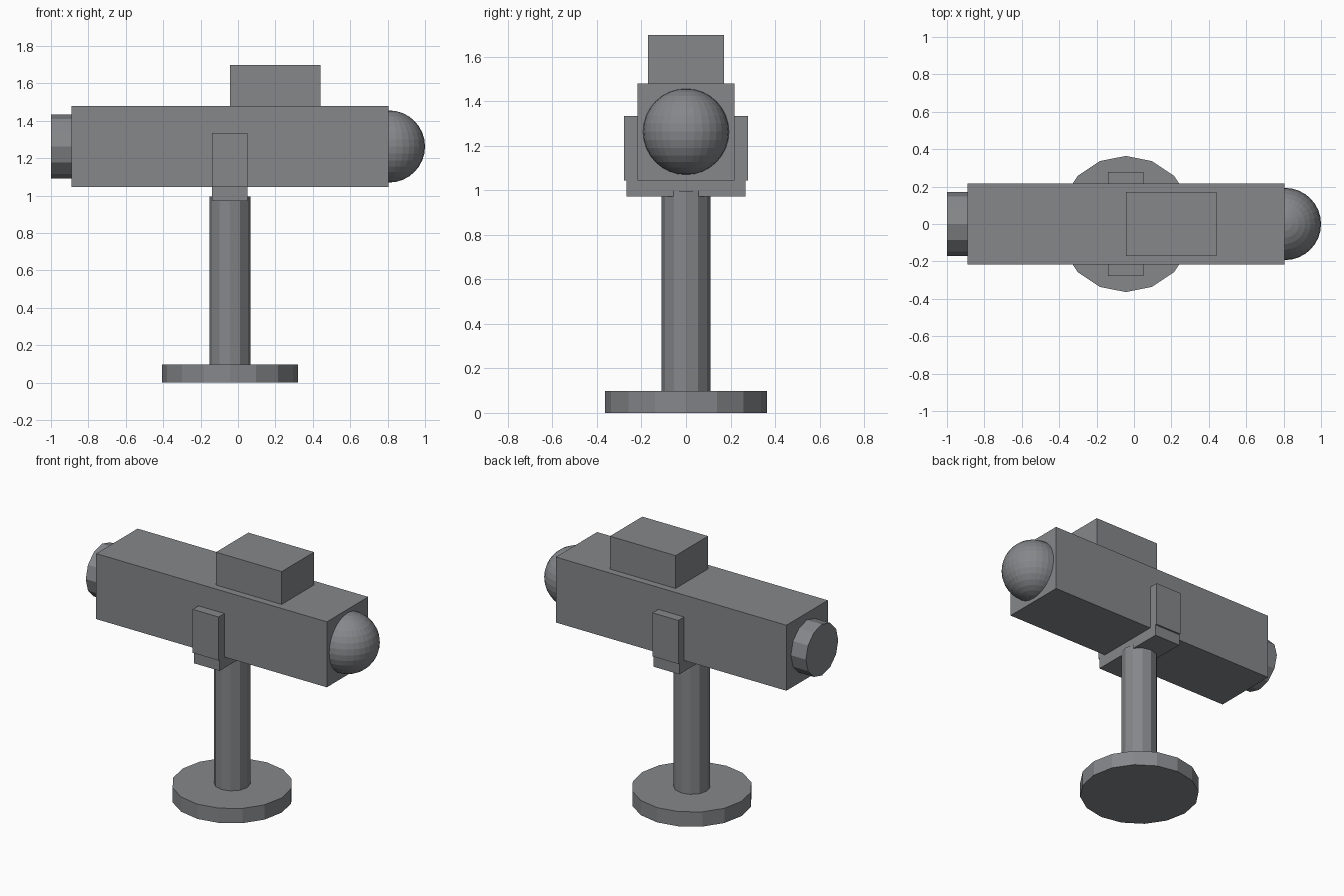
import bpy
from math import pi

if "Cube" in bpy.data.objects:
    bpy.data.objects.remove(bpy.data.objects["Cube"])

MOUNT_X = -0.043   # axis of the stand
AXIS_Z = 1.263     # centre line of the body

# Dark grey finish shared by all parts
finish = bpy.data.materials.new("dark_grey")
finish.diffuse_color = (0.235, 0.242, 0.255, 1)
finish.use_nodes = True
finish.node_tree.nodes["Principled BSDF"].inputs["Base Color"].default_value = finish.diffuse_color


def finish_part(name):
    ob = bpy.context.object
    ob.name = name
    ob.data.materials.append(finish)
    return ob


def box(name, x, y, z):
    """Box from (min, max) ranges on each axis."""
    bpy.ops.mesh.primitive_cube_add(size=1, location=[sum(r) / 2 for r in (x, y, z)])
    ob = finish_part(name)
    ob.scale = [r[1] - r[0] for r in (x, y, z)]
    bpy.ops.object.transform_apply(location=False, rotation=False, scale=True)


def cylinder(name, sides, radius, depth, location, rotation=(0, 0, 0)):
    bpy.ops.mesh.primitive_cylinder_add(vertices=sides, radius=radius, depth=depth,
                                        location=location, rotation=rotation)
    finish_part(name)


# Stand: round foot and column
cylinder("base", 16, 0.364, 0.098, (MOUNT_X, 0, 0.049))
cylinder("column", 12, 0.11, 0.90, (MOUNT_X, 0, 0.546))

# Cradle: cross plate and two side arms
arm_x = (MOUNT_X - 0.095, MOUNT_X + 0.095)
box("cradle_plate", arm_x, (-0.267, 0.267), (0.972, 1.045))
for side, name in ((-1, "front_cradle_arm"), (1, "back_cradle_arm")):
    box(name, arm_x, sorted((side * 0.217, side * 0.278)), (1.045, 1.334))

# Main housing and the box on top
box("housing", (-0.89, 0.805), (-0.217, 0.217), (1.045, 1.48))
box("top_box", (-0.043, 0.44), (-0.17, 0.17), (1.48, 1.698))

# Rear cap and domed lens
cylinder("rear_cap", 12, 0.17, 0.14, (-0.93, 0, AXIS_Z), (0, pi / 2, 0))
bpy.ops.mesh.primitive_uv_sphere_add(segments=32, ring_count=16, radius=0.193,
                                     location=(0.807, 0, AXIS_Z))
finish_part("lens_dome")
